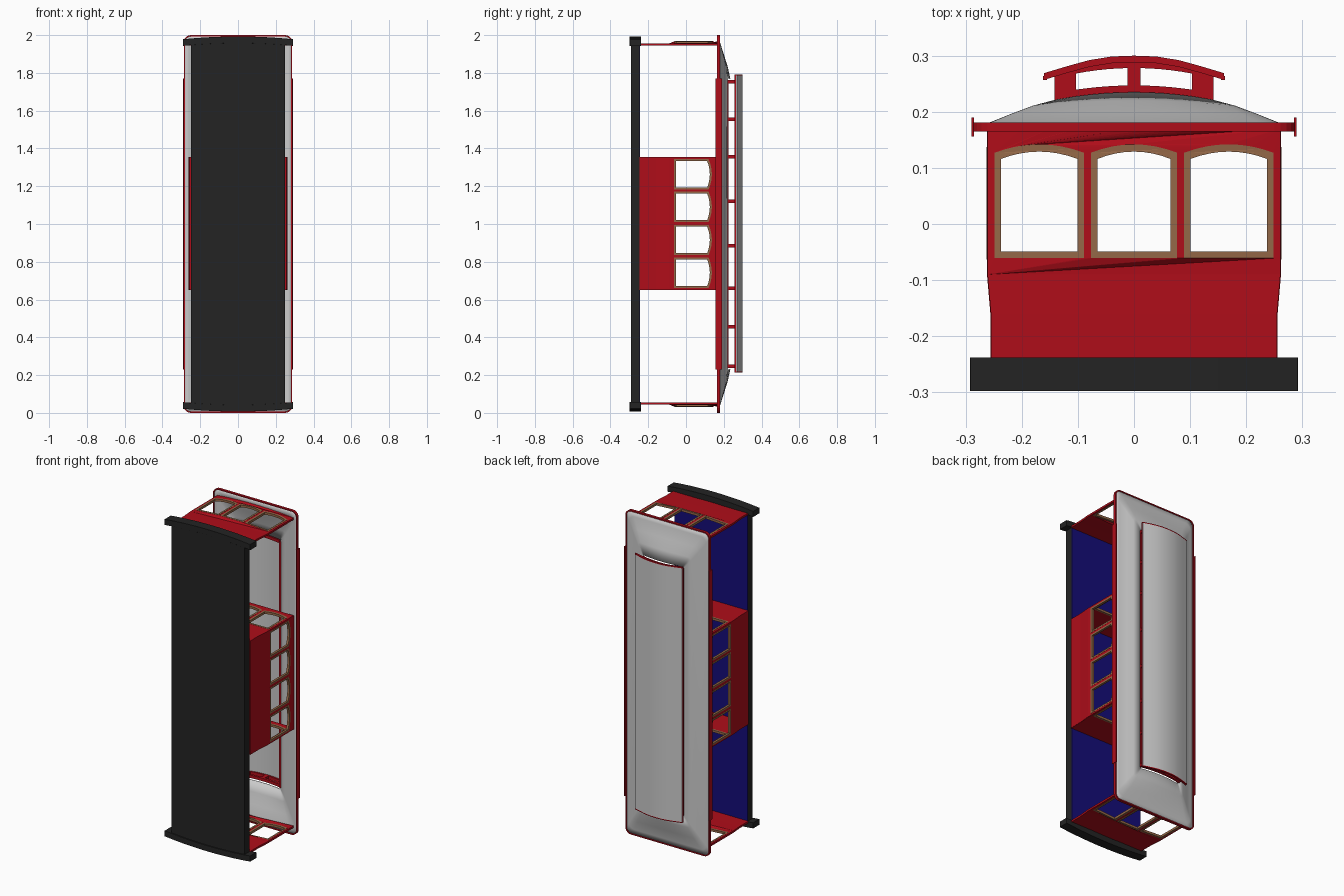
import bpy, bmesh, math

if "Cube" in bpy.data.objects:
    bpy.data.objects.remove(bpy.data.objects["Cube"])


def material(name, rgb):
    m = bpy.data.materials.new(name)
    m.diffuse_color = (*rgb, 1)
    m.use_nodes = True
    m.node_tree.nodes["Principled BSDF"].inputs["Base Color"].default_value = m.diffuse_color
    return m


RED = material("red_paint", (0.43, 0.004, 0.01))
BLACK = material("black_paint", (0.017, 0.017, 0.017))
WOOD = material("wood", (0.30, 0.14, 0.065))
BLUE = material("blue_floor", (0.007, 0.004, 0.19))

# Axis maps: the flat outline (a, b) and its depth d become x, y, z
XY = lambda a, b, d: (a, b, d)
ZY = lambda a, b, d: (d, b, a)
XZ = lambda a, b, d: (a, d, b)


def panel(name, loops, d0, d1, axes, mat, warp=None):
    """Flat outline with holes, extruded from depth d0 to d1."""
    cu = bpy.data.curves.new(name, 'CURVE')
    cu.dimensions, cu.fill_mode = '2D', 'BOTH'
    cu.extrude = (d1 - d0) / 2
    for pts in loops:
        s = cu.splines.new('POLY')
        s.points.add(len(pts) - 1)
        for p, q in zip(s.points, pts):
            p.co = (q[0], q[1], 0, 1)
        s.use_cyclic_u, s.use_smooth = True, False
    tmp = bpy.data.objects.new("tmp", cu)
    bpy.context.collection.objects.link(tmp)
    dg = bpy.context.evaluated_depsgraph_get()
    me = bpy.data.meshes.new_from_object(tmp.evaluated_get(dg))
    bpy.data.objects.remove(tmp)
    bm = bmesh.new()
    bm.from_mesh(me)
    for v in bm.verts:
        v.co = axes(v.co.x, v.co.y, v.co.z + (d0 + d1) / 2)
        if warp:
            v.co = warp(*v.co)
    bmesh.ops.remove_doubles(bm, verts=bm.verts, dist=1e-5)
    bmesh.ops.recalc_face_normals(bm, faces=bm.faces)
    bm.to_mesh(me)
    bm.free()
    ob = bpy.data.objects.new(name, me)
    bpy.context.collection.objects.link(ob)
    me.materials.clear()
    if mat:
        me.materials.append(mat)
    return ob


def box(name, x, y, z, mat):
    loop = [(x[0], y[0]), (x[1], y[0]), (x[1], y[1]), (x[0], y[1])]
    return panel(name, [loop], z[0], z[1], XY, mat)


def smooth(ob, deg=30):
    bpy.ops.object.select_all(action='DESELECT')
    ob.select_set(True)
    bpy.context.view_layer.objects.active = ob
    bpy.ops.object.shade_smooth_by_angle(angle=math.radians(deg))


def window(c, h, y0, y1, rise, n=8):
    """Window outline with an arched top."""
    top = [(c + h * (1 - 2 * i / n), y1 + rise * (1 - (1 - 2 * i / n) ** 2)) for i in range(n + 1)]
    return [(c - h, y0), (c + h, y0)] + top


def rounded_rect(a, b, r, nx=10, nc=5):
    """Rounded rectangle in x, z around z = 1, with split short sides."""
    pts = []
    for k, (sx, sz) in enumerate([(1, 1), (-1, 1), (-1, -1), (1, -1)]):
        for i in range(nc + 1):
            t = math.pi / 2 * (k + i / nc)
            pts.append((sx * (a - r) + r * math.cos(t), 1 + sz * (b - r) + r * math.sin(t)))
        if k % 2 == 0:
            pts += [(sx * (a - r) * (1 - 2 * i / nx), 1 + sz * b) for i in range(1, nx)]
    return pts


XS = [-0.25 + 0.05 * i for i in range(11)]
bow = lambda x: 0.012 * (1 - (x / 0.26) ** 2)

# End walls and cabin bulkheads, each with three arched windows
wall = ([(x, -0.245) for x in XS] + [(0.255, -0.245), (0.255, -0.16), (0.261, -0.09), (0.261, 0.17)]
        + [(x, 0.17) for x in reversed(XS)]
        + [(-0.261, 0.17), (-0.261, -0.09), (-0.255, -0.16), (-0.255, -0.245)])
END_WINDOWS = [(-0.169, 0.08), (0, 0.077), (0.169, 0.08)]
front_bow = lambda x, y, z: (x, y, z + bow(x))
back_bow = lambda x, y, z: (x, y, z - bow(x))
for name, z, warp in [("back_end", 0.05, back_bow), ("back_bulkhead", 0.657, None),
                      ("front_bulkhead", 1.348, None), ("front_end", 1.95, front_bow)]:
    holes = [window(c, h, -0.061, 0.127, 0.015) for c, h in END_WINDOWS]
    panel(name + "_wall", [wall] + holes, z - 0.006, z + 0.006, XY, RED, warp)
    for (c, h), hole in zip(END_WINDOWS, holes):
        inner = window(c, h - 0.012, -0.049, 0.116, 0.013)
        panel(name + "_window_frame", [hole, inner], z - 0.007, z + 0.007, XY, WOOD, warp)

# Cabin side walls, each with four arched windows and a tucked-in lower part
SIDE_WINDOWS = [0.742, 0.916, 1.091, 1.263]
holes = [window(c, 0.08, -0.063, 0.12, 0.017) for c in SIDE_WINDOWS]
upper = [(0.652, -0.09), (1.354, -0.09), (1.354, 0.17), (0.652, 0.17)]
for s in (1, -1):
    d0, d1 = sorted((s * 0.25, s * 0.262))
    panel("cabin_side_wall", [upper] + holes, d0, d1, ZY, RED)
    for c, hole in zip(SIDE_WINDOWS, holes):
        inner = window(c, 0.07, -0.052, 0.112, 0.014)
        panel("cabin_window_frame", [hole, inner], d0 - 0.001, d1 + 0.001, ZY, WOOD)
    low = [(0.25, -0.09), (0.262, -0.09), (0.256, -0.16), (0.256, -0.245), (0.244, -0.245), (0.244, -0.16)]
    panel("cabin_lower_wall", [[(s * x, y) for x, y in low]], 0.652, 1.354, XY, RED)

# Chassis, blue floor and bowed bumpers
deck = [(x, 0.05 - bow(x)) for x in XS] + [(x, 1.95 + bow(x)) for x in reversed(XS)]
panel("chassis", [deck], -0.292, -0.245, XZ, BLACK)
panel("floor", [deck], -0.245, -0.243, XZ, BLUE)
BX = [-0.292 + 0.0584 * i for i in range(11)]
curve = lambda x: 0.015 * (1 - (x / 0.292) ** 2)
for flip in (False, True):
    loop = [(x, 1.943 + curve(x)) for x in BX] + [(x, 1.978 + curve(x)) for x in reversed(BX)]
    if flip:
        loop = [(x, 2 - z) for x, z in loop]
    ob = panel("bumper", [loop], -0.298, -0.238, XZ, BLACK)
    bev = ob.modifiers.new("bevel", 'BEVEL')
    bev.width, bev.segments = 0.009, 3
    smooth(ob, 40)

# Main roof: rounded rings rising to the clerestory opening
rings = [(0.284, 0.997, 0.035, 0.176, 0), (0.262, 0.965, 0.035, 0.179, 0), (0.22, 0.90, 0.03, 0.196, 0.3),
         (0.18, 0.835, 0.02, 0.211, 0.7), (0.138, 0.77, 0.006, 0.222, 1)]
bm = bmesh.new()
rows = []
for a, b, r, y, k in rings:
    rows.append([bm.verts.new((x, y + k * 0.013 * (1 - (x / a) ** 2), z)) for x, z in rounded_rect(a, b, r)])
for A, B in zip(rows, rows[1:]):
    for i in range(len(A)):
        j = (i + 1) % len(A)
        bm.faces.new((A[j], A[i], B[i], B[j]))
bmesh.ops.recalc_face_normals(bm, faces=bm.faces)
if sum(f.normal.y for f in bm.faces) < 0:
    bmesh.ops.reverse_faces(bm, faces=bm.faces)
me = bpy.data.meshes.new("main_roof")
bm.to_mesh(me)
bm.free()
roof = bpy.data.objects.new("main_roof", me)
bpy.context.collection.objects.link(roof)
sol = roof.modifiers.new("thickness", 'SOLIDIFY')
sol.thickness, sol.offset = 0.005, -1
smooth(roof, 35)

# Red rim around the roof and longer side boards
panel("roof_rim", [rounded_rect(0.287, 1.0, 0.037), rounded_rect(0.280, 0.993, 0.03)], 0.165, 0.181, XZ, RED)
for s in (1, -1):
    box("roof_side_board", sorted((s * 0.285, s * 0.290)), (0.156, 0.190), (0.23, 1.77), RED)

# Clerestory: end frames, posts and rails
crown = lambda x, e, m: m - (m - e) * (x / 0.14) ** 2
CX = [-0.142 + 0.0284 * i for i in range(11)]
outer = [(x, crown(x, 0.219, 0.234)) for x in CX] + [(x, crown(x, 0.269, 0.289)) for x in reversed(CX)]
gaps = []
for s in (1, -1):
    gx = [s * (0.012 + 0.0182 * i) for i in range(6)]
    gaps.append([(x, crown(x, 0.233, 0.247)) for x in gx] + [(x, crown(x, 0.260, 0.278)) for x in reversed(gx)])
for z in (0.247, 1.753):
    panel("clerestory_end", [outer] + gaps, z - 0.009, z + 0.009, XY, RED)
for s in (1, -1):
    xr = sorted((s * 0.130, s * 0.142))
    for z in (0.455, 0.66, 0.885, 1.12, 1.355, 1.555):
        box("clerestory_post", xr, (0.218, 0.268), (z - 0.009, z + 0.009), RED)
    box("clerestory_sill", xr, (0.214, 0.226), (0.24, 1.76), RED)
    box("clerestory_top_rail", xr, (0.257, 0.270), (0.24, 1.76), RED)

# Upper roof: arched grey shell with red trim
half = [(0, 0.300), (0.04, 0.2985), (0.08, 0.292), (0.12, 0.281), (0.16, 0.269)]
arc = [(-x, y) for x, y in reversed(half[1:])] + half
shell = arc + [(x, y - 0.010) for x, y in reversed(arc)]
smooth(panel("upper_roof", [shell], 0.22, 1.785, XY, None))
for z in (0.214, 1.785):
    trim = arc + [(x, y - 0.012) for x, y in reversed(arc)]
    panel("upper_roof_end_trim", [trim], z, z + 0.006, XY, RED)
for s in (1, -1):
    box("upper_roof_side_trim", sorted((s * 0.155, s * 0.162)), (0.257, 0.264), (0.214, 1.791), RED)
